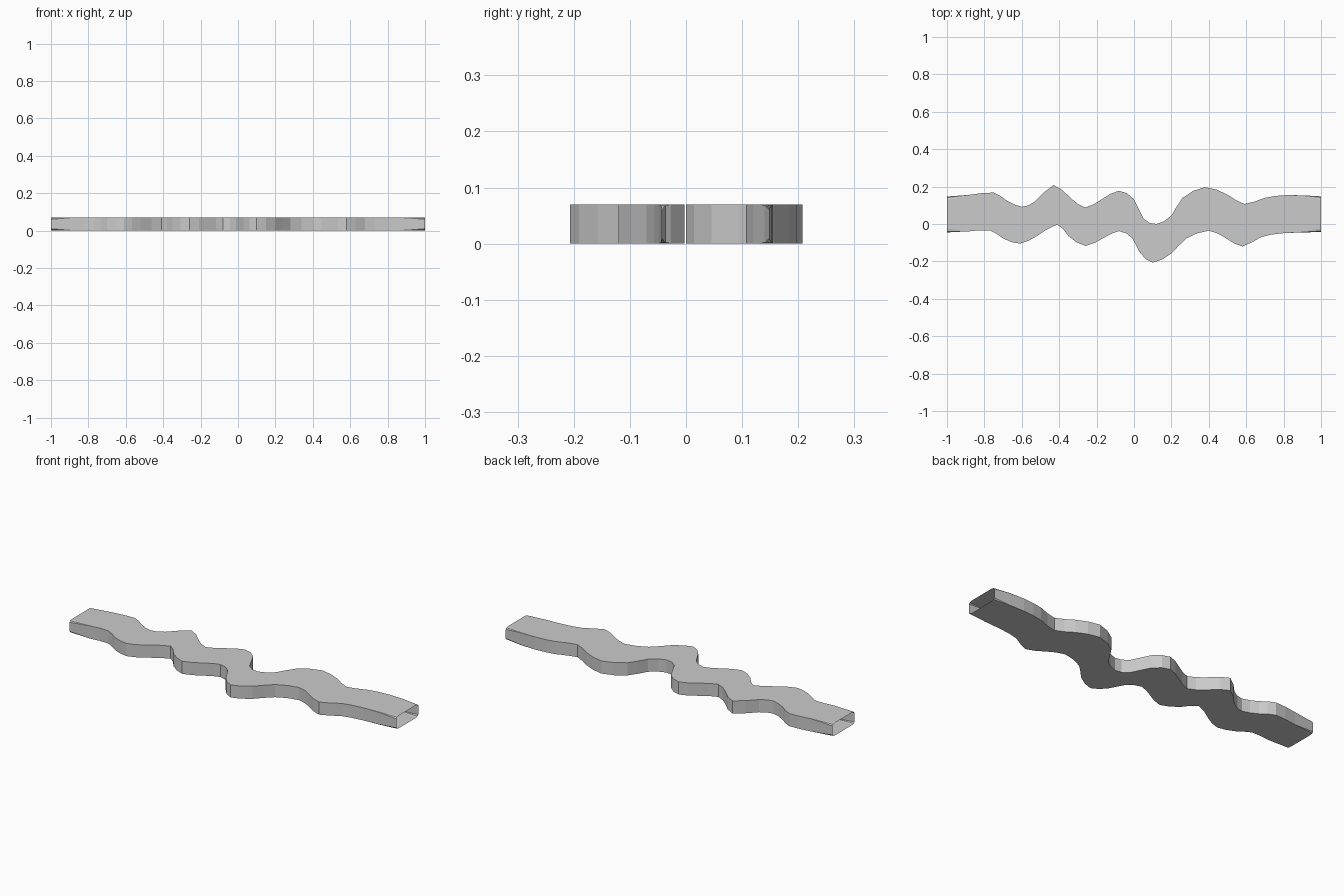
import bpy, bmesh
from mathutils import Vector

if "Cube" in bpy.data.objects:
    bpy.data.objects.remove(bpy.data.objects["Cube"])

HEIGHT = 0.07

# Matching key points of the two wavy side walls, seen from above
BACK = [(-1, .147), (-.88, .156), (-.75, .168), (-.68, .125), (-.6, .092), (-.53, .12),
        (-.43, .208), (-.34, .14), (-.26, .088), (-.17, .134), (-.08, .178), (.0, .132),
        (.05, .03), (.12, .0), (.2, .045), (.26, .14), (.38, .197), (.5, .157),
        (.59, .107), (.7, .14), (.82, .155), (1, .148)]
FRONT = [(-1, -.045), (-.88, -.039), (-.77, -.034), (-.7, -.077), (-.61, -.105), (-.52, -.065),
         (-.41, -.003), (-.35, -.065), (-.26, -.117), (-.16, -.073), (-.08, -.038), (-.01, -.075),
         (.03, -.15), (.1, -.207), (.2, -.157), (.28, -.077), (.4, -.036), (.49, -.075),
         (.58, -.12), (.68, -.07), (.8, -.049), (1, -.043)]


def smooth_line(keys, steps=2):
    """Catmull-Rom curve through the key points."""
    p = [Vector(k) for k in keys]
    p = [2 * p[0] - p[1]] + p + [2 * p[-1] - p[-2]]
    out = []
    for a, b, c, d in zip(p, p[1:], p[2:], p[3:]):
        for i in range(steps):
            t = i / steps
            out.append(.5 * (2 * b + (c - a) * t + (2 * a - 5 * b + 4 * c - d) * t * t
                             + (3 * b - a - 3 * c + d) * t ** 3))
    return out + [p[-2]]


# Hollow channel: cross-sections with corners that soften towards the open ends
bm = bmesh.new()
rings = []
for f, b in zip(smooth_line(FRONT), smooth_line(BACK)):
    soft = max(0, (abs((f.x + b.x) / 2) - .88) / .12)
    d = (b - f).normalized() * .02 * soft
    ring = []
    for p, n in ((f, d), (b, -d)):
        q, z = p + n, .01 * soft
        side = [(q, 0), (p + n * .3, z * .3), (p, z),
                (p, HEIGHT - z), (p + n * .3, HEIGHT - z * .3), (q, HEIGHT)]
        if p is b:
            side.reverse()
        ring += [bm.verts.new((v.x, v.y, h)) for v, h in side]
    rings.append(ring)
for r, s in zip(rings, rings[1:]):
    for i in range(len(r)):
        j = (i + 1) % len(r)
        bm.faces.new((r[i], r[j], s[j], s[i]))
bmesh.ops.remove_doubles(bm, verts=bm.verts, dist=1e-5)
bmesh.ops.recalc_face_normals(bm, faces=bm.faces)

mesh = bpy.data.meshes.new("wavy_channel")
bm.to_mesh(mesh)
bm.free()
channel = bpy.data.objects.new("wavy_channel", mesh)
bpy.context.collection.objects.link(channel)
